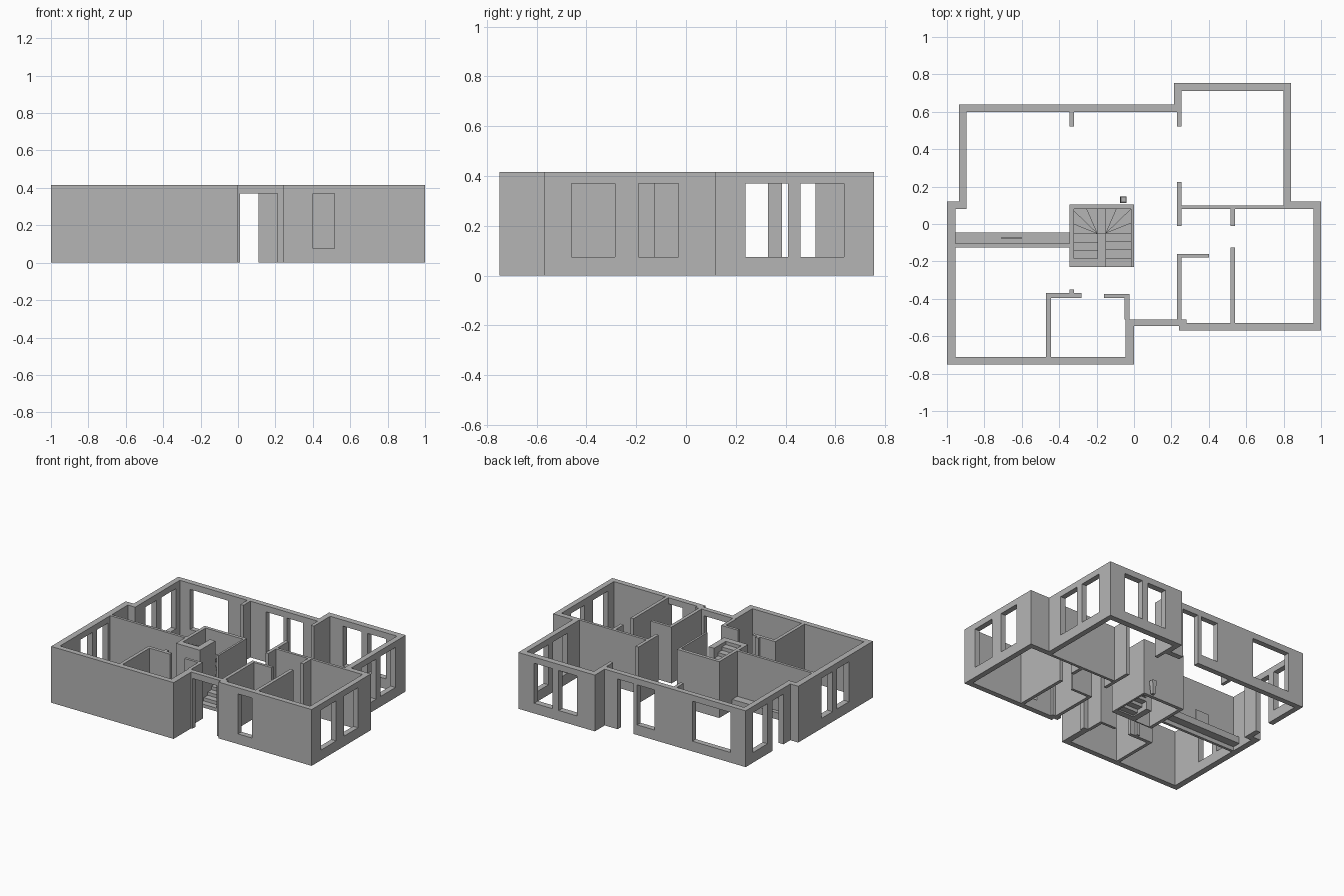
import bpy, bmesh
from mathutils import Matrix, Vector

if "Cube" in bpy.data.objects:
    bpy.data.objects.remove(bpy.data.objects["Cube"])

H = 0.415              # wall height
SILL, HEAD = 0.075, 0.37

grey = bpy.data.materials.new("plaster_grey")
grey.use_nodes = True
grey.diffuse_color = (0.46, 0.46, 0.46, 1)
grey.node_tree.nodes["Principled BSDF"].inputs["Base Color"].default_value = (0.46, 0.46, 0.46, 1)


def finish(name, bm):
    bmesh.ops.recalc_face_normals(bm, faces=bm.faces)
    mesh = bpy.data.meshes.new(name)
    bm.to_mesh(mesh)
    bm.free()
    mesh.materials.append(grey)
    ob = bpy.data.objects.new(name, mesh)
    bpy.context.collection.objects.link(ob)
    return ob


def add_box(bm, x0, x1, y0, y1, z0, z1):
    mid = Vector((x0 + x1, y0 + y1, z0 + z1)) / 2
    size = Matrix.Diagonal((x1 - x0, y1 - y0, z1 - z0, 1))
    bmesh.ops.create_cube(bm, size=1, matrix=Matrix.Translation(mid) @ size)


def box(name, x0, x1, y0, y1, z0=0, z1=H):
    bm = bmesh.new()
    add_box(bm, x0, x1, y0, y1, z0, z1)
    return finish(name, bm)


def prism(bm, points, z0, z1):
    face = bm.faces.new([bm.verts.new((x, y, z0)) for x, y in points])
    out = bmesh.ops.extrude_face_region(bm, geom=[face])
    verts = [g for g in out["geom"] if isinstance(g, bmesh.types.BMVert)]
    bmesh.ops.translate(bm, verts=verts, vec=(0, 0, z1 - z0))


def wall(name, x0, x1, y0, y1, openings=()):
    """Wall with openings (start, end, sill) measured along its long side."""
    ob = box(name, x0, x1, y0, y1)
    if not openings:
        return
    bm = bmesh.new()
    for a, b, sill in openings:
        if x1 - x0 > y1 - y0:
            add_box(bm, a, b, y0 - 0.1, y1 + 0.1, sill, HEAD)
        else:
            add_box(bm, x0 - 0.1, x1 + 0.1, a, b, sill, HEAD)
    cutter = finish(name + "_cutter", bm)
    cutter.hide_render = True
    mod = ob.modifiers.new("openings", "BOOLEAN")
    mod.operation = "DIFFERENCE"
    mod.solver = "EXACT"
    mod.object = cutter
    bpy.context.view_layer.objects.active = ob
    bpy.ops.object.modifier_apply(modifier=mod.name)
    bpy.data.objects.remove(cutter)


FLOOR = -0.1  # doors cut through the wall foot

# Outer walls
wall("front_wall_west", -1, 0, -0.75, -0.71)
wall("front_wall_east", 0.24, 1, -0.57, -0.53, [(0.4, 0.515, SILL)])
wall("entrance_wall", -0.02, 0.28, -0.545, -0.51, [(0.01, 0.21, FLOOR)])
wall("entrance_side_wall", -0.045, 0, -0.71, -0.51)
wall("east_wall", 0.96, 1, -0.53, 0.12, [(-0.46, -0.285, SILL), (-0.19, -0.03, SILL)])
wall("east_return", 0.8, 0.96, 0.08, 0.12)
wall("north_east_wall", 0.8, 0.84, 0.12, 0.71, [(0.24, 0.41, SILL), (0.46, 0.635, SILL)])
wall("back_wall_east", 0.215, 0.84, 0.71, 0.755, [(0.36, 0.51, SILL), (0.56, 0.71, SILL)])
wall("back_return", 0.215, 0.255, 0.6, 0.71)
wall("back_wall_west", -0.935, 0.215, 0.6, 0.64,
     [(-0.81, -0.5, SILL), (-0.19, -0.05, SILL), (-0.02, 0.11, FLOOR)])
wall("north_west_wall", -0.935, -0.895, 0.12, 0.6, [(0.2, 0.33, FLOOR), (0.385, 0.555, SILL)])
wall("west_return", -0.955, -0.895, 0.08, 0.12)
wall("west_wall", -1, -0.955, -0.71, 0.12, [(-0.47, -0.33, SILL), (-0.28, -0.15, SILL)])

# Partition walls
partitions = {
    "kitchen_stub": (0.23, 0.255, 0.52, 0.6),
    "living_stub": (-0.345, -0.32, 0.52, 0.6),
    "hall_wall": (0.23, 0.255, -0.01, 0.225),
    "bedroom_back_wall": (0.255, 0.8, 0.08, 0.1),
    "bedroom_stub": (0.515, 0.54, -0.01, 0.08),
    "bedroom_divider": (0.515, 0.54, -0.53, -0.125),
    "bath_wall": (0.23, 0.255, -0.51, -0.16),
    "bath_return": (0.255, 0.4, -0.18, -0.16),
    "study_side_wall": (-0.47, -0.445, -0.71, -0.37),
    "study_wall_left": (-0.445, -0.28, -0.395, -0.37),
    "study_stub": (-0.345, -0.32, -0.37, -0.35),
    "study_wall_right": (-0.16, -0.025, -0.395, -0.375),
    "study_east_wall": (-0.05, -0.025, -0.51, -0.395),
    "living_divider": (-0.955, -0.345, -0.125, -0.105),
    "stair_west_wall": (-0.345, -0.32, -0.23, 0.105),
    "stair_back_wall": (-0.32, -0.015, 0.08, 0.105),
    "stair_east_wall": (-0.015, 0, -0.23, 0.105),
    "stair_core": (-0.195, -0.15, -0.23, -0.05),
}
for name, size in partitions.items():
    wall(name, *size)

# Staircase: straight flight, winders, landing, winders, straight flight
XL, XR, W, D, Y0 = -0.195, -0.15, 0.135, 0.13, -0.05
TREAD = 0.045
rim = [(W, 0), (W, D * 0.42), (W, D), (W * 0.42, D), (0, D)]
up = [[(XR, y), (XR + W, y), (XR + W, y + TREAD), (XR, y + TREAD)]
      for y in (Y0 - TREAD * k for k in (4, 3, 2, 1))]
up += [[(XR, Y0)] + [(XR + x, Y0 + y) for x, y in rim[i:i + 2]] for i in range(4)]
down = [[(XL + XR - x, y) for x, y in poly] for poly in reversed(up)]
landing = [(XL, Y0), (XR, Y0), (XR, Y0 + D), (XL, Y0 + D)]
steps = up + [landing] + down
rise = H / len(steps)
bm = bmesh.new()
for i, poly in enumerate(steps):
    prism(bm, poly, max(0, (i - 0.6) * rise), (i + 1) * rise)
finish("staircase", bm)
box("stair_front_panel", -0.32, XL, -0.23, -0.222, 0, H - 1.6 * rise)

# Media bench with a thin screen
box("media_bench", -0.955, -0.345, -0.105, -0.045, 0.03, 0.08)
box("screen", -0.71, -0.6, -0.077, -0.073, 0.08, 0.175)

# Tapered planter beside the stairs
bm = bmesh.new()
add_box(bm, -0.075, -0.039, 0.112, 0.148, 0, 0.1)
for v in bm.verts:
    if v.co.z < 0.05:
        v.co.x = -0.057 + (v.co.x + 0.057) * 0.6
        v.co.y = 0.13 + (v.co.y - 0.13) * 0.6
bm.normal_update()
top = [f for f in bm.faces if f.normal.z > 0.9]
bmesh.ops.inset_region(bm, faces=top, thickness=0.007)
bmesh.ops.translate(bm, verts=top[0].verts, vec=(0, 0, -0.03))
finish("planter", bm)
